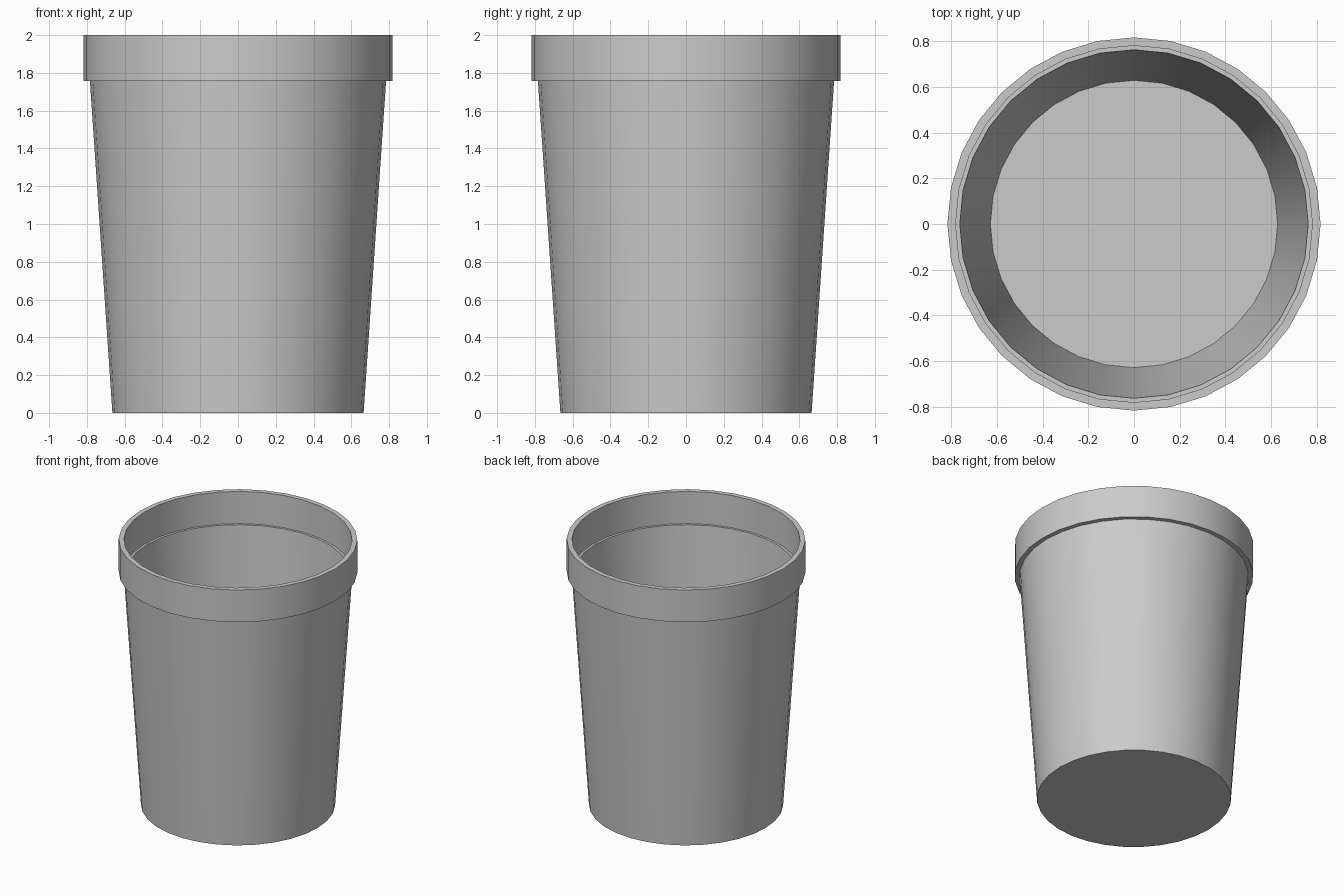
import bpy, bmesh, math

if "Cube" in bpy.data.objects:
    bpy.data.objects.remove(bpy.data.objects["Cube"])

SIDES = 32

# Cup cross-section (radius, height): underside, outer wall, rim band, ledge, inner wall, floor
PROFILE = [
    (0.665, 0.0), (0.784, 1.757),
    (0.817, 1.757), (0.817, 2.0),
    (0.781, 2.0), (0.781, 1.757),
    (0.763, 1.757), (0.629, 0.025),
]


def lathe(name, profile, sides):
    bm = bmesh.new()
    rings = []
    for r, z in profile:
        rings.append([bm.verts.new((r * math.cos(2 * math.pi * i / sides),
                                    r * math.sin(2 * math.pi * i / sides), z))
                      for i in range(sides)])
    for a, b in zip(rings, rings[1:]):
        for i in range(sides):
            j = (i + 1) % sides
            bm.faces.new((a[i], a[j], b[j], b[i]))
    # Flat underside and inner floor
    bm.faces.new(rings[0][::-1])
    bm.faces.new(rings[-1])
    bmesh.ops.recalc_face_normals(bm, faces=bm.faces)
    mesh = bpy.data.meshes.new(name)
    bm.to_mesh(mesh)
    bm.free()
    obj = bpy.data.objects.new(name, mesh)
    bpy.context.collection.objects.link(obj)
    return obj


# Tapered cup with a raised rim band
cup = lathe("cup", PROFILE, SIDES)
bpy.context.view_layer.objects.active = cup
cup.select_set(True)
bpy.ops.object.shade_smooth_by_angle(angle=math.radians(30))
